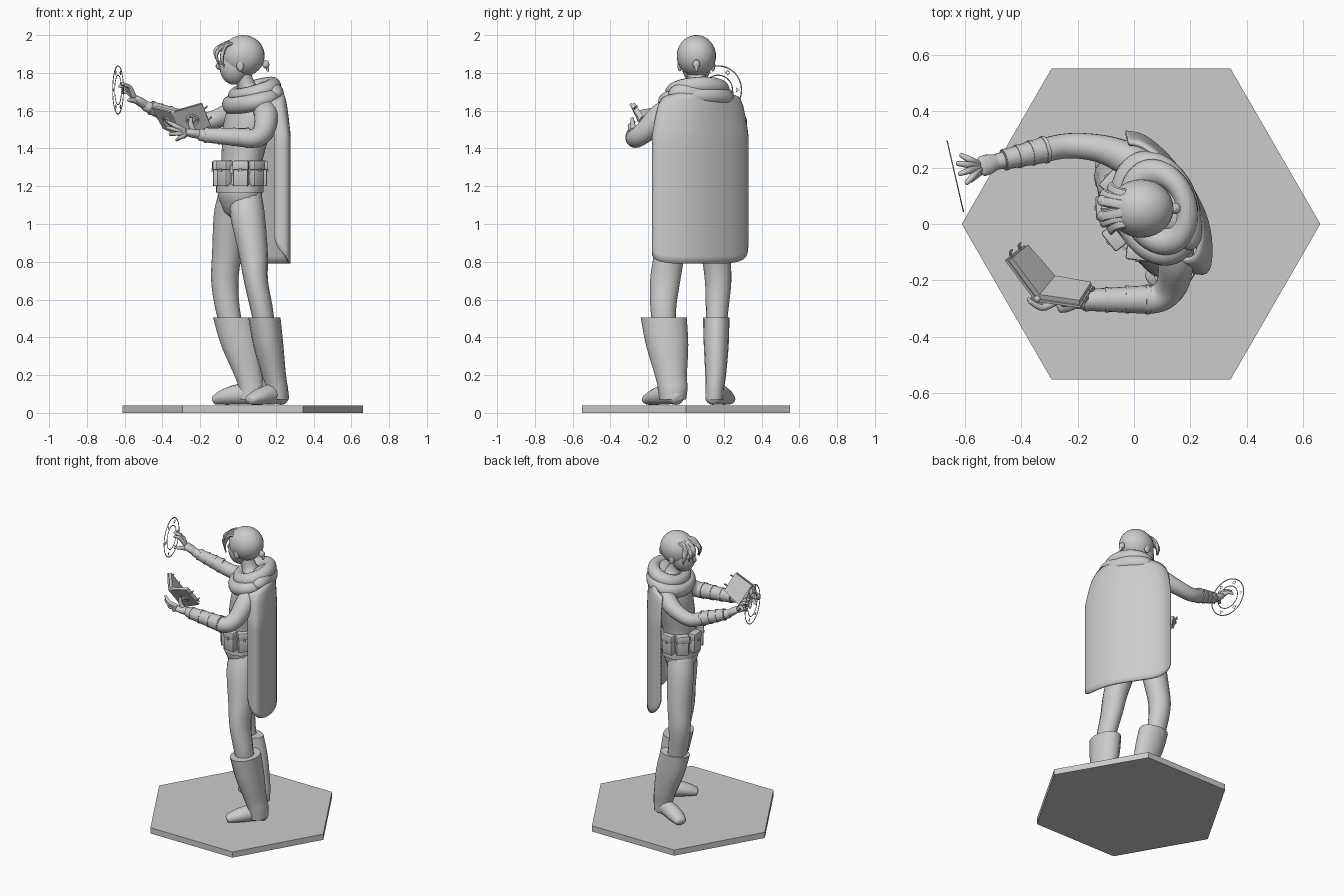
import bpy, bmesh, math
from mathutils import Vector, Matrix

if "Cube" in bpy.data.objects:
    bpy.data.objects.remove(bpy.data.objects["Cube"])

V = Vector
YAW = math.radians(20)          # torso turn


def finish(name, bm, angle=40):
    me = bpy.data.meshes.new(name)
    bmesh.ops.recalc_face_normals(bm, faces=bm.faces)
    bm.to_mesh(me)
    bm.free()
    for p in me.polygons:
        p.use_smooth = True
    me.set_sharp_from_angle(angle=math.radians(angle))
    ob = bpy.data.objects.new(name, me)
    bpy.context.collection.objects.link(ob)
    return ob


def spline(pts, sub):
    out = []
    for i in range(len(pts) - 1):
        a, b, c, d = (pts[max(0, min(len(pts) - 1, i + k))] for k in (-1, 0, 1, 2))
        for s in range(sub):
            t = s / sub
            out.append([0.5 * (2*q + (r-p)*t + (2*p-5*q+4*r-w)*t*t + (3*q-p-3*r+w)*t**3)
                        for p, q, r, w in zip(a, b, c, d)])
    return out + [list(pts[-1])]


def sweep(name, pts, flat=False, caps=True, seg=16, sub=5):
    """Smooth skin through points (x, y, z, ra, rb); flat keeps rings level."""
    pts = [list(p) + ([p[3]] if len(p) == 4 else []) for p in pts]
    pts = [p + [0] if len(p) == 5 else p for p in pts]
    path = spline(pts, sub)
    if caps:                    # rounded ends
        for idx, nb in ((0, 1), (-1, -2)):
            e = path[idx]
            t = (V(e[:3]) - V(path[nb][:3])).normalized()
            extra = [list(V(e[:3]) + t * e[4] * f * 0.6) + [e[3] * g, e[4] * g, e[5]]
                     for f, g in ((0.5, 0.87), (0.85, 0.53), (1, 0.1))]
            path = extra[::-1] + path if idx == 0 else path + extra
    bm = bmesh.new()
    rings, a = [], None
    for i, p in enumerate(path):
        t = V(path[min(i+1, len(path)-1)][:3]) - V(path[max(i-1, 0)][:3])
        t.normalize()
        if flat:
            a, b = V((math.cos(p[5]), math.sin(p[5]), 0)), V((-math.sin(p[5]), math.cos(p[5]), 0))
        else:
            if a is None:
                a = t.cross(V((0, 0, 1)))
                a = a if a.length > 0.1 else V((1, 0, 0))
            a = (a - t * a.dot(t)).normalized()
            b = t.cross(a)
        rings.append([bm.verts.new(V(p[:3]) + a*p[3]*math.cos(2*math.pi*k/seg)
                                   + b*p[4]*math.sin(2*math.pi*k/seg)) for k in range(seg)])
    for r, s in zip(rings, rings[1:]):
        for k in range(seg):
            bm.faces.new((r[k], r[(k+1) % seg], s[(k+1) % seg], s[k]))
    bm.faces.new(rings[0])
    bm.faces.new(rings[-1])
    return finish(name, bm)


def ball(name, c, r, rot=(0, 0, 0)):
    bm = bmesh.new()
    bmesh.ops.create_uvsphere(bm, u_segments=28, v_segments=18, radius=1)
    ob = finish(name, bm, 80)
    ob.location, ob.scale, ob.rotation_euler = c, r, rot
    return ob


def torus(name, c, R, r, scale=(1, 1, 1), rot=(0, 0, 0), n=40):
    bpy.ops.mesh.primitive_torus_add(major_radius=R, minor_radius=r, major_segments=n,
                                     minor_segments=14, location=c, rotation=rot)
    ob = bpy.context.object
    ob.name, ob.scale = name, scale
    for p in ob.data.polygons:
        p.use_smooth = True
    return ob


def slab(name, quad, t):
    """Plate from a quad, thickened by vector t."""
    bm = bmesh.new()
    vs = [bm.verts.new(q) for q in quad] + [bm.verts.new(q + t) for q in quad]
    for f in ((0, 1, 2, 3), (4, 5, 6, 7), (0, 1, 5, 4), (1, 2, 6, 5), (2, 3, 7, 6), (3, 0, 4, 7)):
        bm.faces.new([vs[i] for i in f])
    return finish(name, bm, 30)


def box(name, c, size, yaw, bevel=0.008):
    bm = bmesh.new()
    bmesh.ops.create_cube(bm, size=1, matrix=Matrix.Diagonal((*size, 1)))
    bmesh.ops.bevel(bm, geom=bm.edges[:], offset=bevel, segments=2, affect='EDGES', profile=0.5)
    ob = finish(name, bm)
    ob.location, ob.rotation_euler = c, (0, 0, yaw)
    return ob


# hexagonal base, points along x
bm = bmesh.new()
hexa = [bm.verts.new((.025 + .637*math.cos(k*math.pi/3), .637*math.sin(k*math.pi/3), 0)) for k in range(6)]
top = bmesh.ops.extrude_face_region(bm, geom=[bm.faces.new(hexa)])
bmesh.ops.translate(bm, vec=(0, 0, .04), verts=[g for g in top['geom'] if isinstance(g, bmesh.types.BMVert)])
if not any(f.calc_center_median().z < .001 for f in bm.faces):      # close the underside
    bm.faces.new(hexa)
finish("hex_base", bm, 20)

# legs, boots, feet
sweep("left_leg", [(0.045, 0, 1.16, .08, .085), (0.05, -.04, 1.05, .092, .09), (.08, -.085, .85, .078, .083),
                   (.095, -.11, .7, .064, .08), (.125, -.12, .55, .06, .068), (.15, -.11, .4, .05, .06)], True)
sweep("right_leg", [(-.025, .09, 1.16, .08, .085), (-.04, .12, 1.05, .088, .085), (-.058, .155, .85, .079, .077),
                    (-.07, .17, .7, .072, .07), (-.055, .165, .55, .065, .06), (-.02, .16, .4, .06, .05)], True)
sweep("left_boot", [(.14, -.118, .505, .085, .122), (.16, -.1, .36, .08, .112), (.19, -.08, .2, .064, .085),
                    (.205, -.07, .13, .06, .078), (.205, -.07, .07, .062, .07)], True, False)
sweep("right_boot", [(-.028, .16, .505, .104, .07), (.01, .16, .36, .1, .066), (.055, .157, .2, .075, .055),
                     (.07, .152, .13, .066, .05), (.07, .15, .07, .064, .048)], True, False)
sweep("left_foot", [(.235, -.045, .08, .042, .04), (.19, -.09, .1, .05, .055), (.12, -.155, .087, .053, .045),
                    (.068, -.202, .07, .04, .028)])
sweep("right_foot", [(.1, .14, .08, .04, .04), (.03, .165, .1, .048, .055), (-.06, .2, .087, .052, .045),
                     (-.115, .225, .07, .04, .028)])

# torso and neck
sweep("torso", [(.01, .04, 1.1, .095, .125, YAW), (.01, .04, 1.17, .114, .145, YAW), (.02, .045, 1.32, .105, .135, YAW),
                (.04, .06, 1.46, .12, .152, YAW), (.06, .07, 1.56, .125, .17, YAW),
                (.07, .075, 1.63, .105, .16, YAW), (.07, .07, 1.69, .07, .09, YAW),
                (.045, .06, 1.74, .05, .05, YAW), (.02, .055, 1.8, .048, .048, YAW)], True)

# belts and pouches
for nm, z, r in (("lower_belt", 1.19, .122), ("upper_belt", 1.29, .117)):
    sweep(nm, [(.01, .04, z - .022, r, r*1.26, YAW), (.01, .04, z + .022, r, r*1.26, YAW)], True, False, 32, 1)
for i in range(8):
    a = 2 * math.pi * (i + .5) / 8
    lx, ly = .116 * math.cos(a), .148 * math.sin(a)
    c = V((.01, .04, 1.26)) + Matrix.Rotation(YAW, 3, 'Z') @ V((lx, ly, 0))
    yaw = YAW + math.atan2(math.sin(a) / .15, math.cos(a) / .12)
    box("pouch", c, (.045, .08, .12), yaw)
    box("pouch_flap", c + V((0, 0, .05)), (.052, .086, .05), yaw)
    box("pouch_stud", c + V((math.cos(yaw), math.sin(yaw), 0)) * .026 + V((0, 0, .025)), (.01, .016, .016), yaw, .003)

# cape: plan curves at shoulder and below, wrapped round to the raised arm
bm = bmesh.new()
upper = spline([(.17, -.125), (.215, -.115), (.235, -.05), (.225, .04), (.18, .14), (.1, .225), (.03, .275), (-.02, .285)], 4)
lower = spline([(.195, -.165), (.255, -.17), (.272, -.1), (.258, .01), (.205, .125), (.12, .24), (.035, .31), (-.03, .325)], 4)
N, M = len(upper) - 1, 24
grid = []
for j in range(M + 1):
    v = j / M
    f = min(1, v * 4) ** .6
    row = []
    for i in range(N + 1):
        u = 2 * i / N - 1
        zt, zb = 1.7 - .06 * u * u, .79 + .13 * abs(u) ** 4
        p = V(upper[i]).lerp(V(lower[i]), f)
        row.append(bm.verts.new((p.x, p.y, zt + (zb - zt) * v)))
    grid.append(row)
for r, s in zip(grid, grid[1:]):
    for i in range(N):
        bm.faces.new((r[i], r[i+1], s[i+1], s[i]))
cape = finish("cape", bm, 80)
m = cape.modifiers.new("cloth", 'SOLIDIFY')
m.thickness, m.offset = .014, 0

# hood draped round the shoulders
torus("hood_lower_roll", (.077, .056, 1.655), .15, .046, (.8, 1.07, 1), (0, math.radians(-14), YAW))
torus("hood_upper_roll", (.088, .06, 1.705), .115, .044, (.88, 1.1, 1), (0, math.radians(-18), YAW))
ball("hood_back", (.16, .04, 1.69), (.072, .14, .068), (0, 0, YAW))

# head, hair and face
ball("face", (-.012, .055, 1.845), (.084, .078, .108), (0, math.radians(12), 0))
ball("hair_cap", (.026, .055, 1.89), (.115, .104, .11), (0, math.radians(-8), 0))
sweep("nose", [(-.09, .055, 1.86, .008), (-.107, .055, 1.835, .012), (-.092, .055, 1.822, .008)], seg=8)
ball("hair_knot", (.148, .055, 1.845), (.018, .02, .022))
sweep("hair_tail", [(.14, .055, 1.86, .014), (.153, .055, 1.835, .012), (.158, .055, 1.81, .006)], seg=10)
for s in (-1, 1):
    yy = lambda d: .055 + s * d
    ball("ear", (.012, yy(.088), 1.84), (.02, .012, .032))
    ball("eye", (-.08, yy(.03), 1.85), (.009, .015, .009))
    for k, (d0, d1, x, z) in enumerate(((.01, .03, -.122, 1.86), (.025, .052, -.113, 1.845), (.045, .078, -.085, 1.83))):
        sweep("fringe_lock", [(-.02 + .01*k, yy(d0), 1.972 - .012*k, .02, .012), (-.085 + .012*k, yy(d0 + .012), 1.945, .02, .012),
                              (x, yy(d1), z + .055, .017, .009), (x + .012, yy(d1 + .006), z, .004, .003)], seg=8)

# arms
sweep("left_arm", [(.145, -.08, 1.6, .066), (.15, -.14, 1.57, .063), (.135, -.215, 1.49, .057), (.09, -.262, 1.455, .051),
                   (.0, -.27, 1.458, .047), (-.2, -.27, 1.472, .032)])
sweep("right_arm", [(.04, .19, 1.61, .066), (-.03, .235, 1.59, .06), (-.12, .268, 1.555, .05), (-.23, .278, 1.535, .045),
                    (-.33, .26, 1.565, .042), (-.49, .22, 1.625, .028)])


def bracer(name, a, b, ra, rb):
    a, b = V(a), V(b)
    sweep(name, [(*a, ra), (*b, rb)], caps=False, seg=20, sub=1)
    d = (b - a).normalized() * .006
    for t in (.05, .35, .65, .95):
        c, r = a.lerp(b, t), ra + (rb - ra) * t + .003
        sweep(name + "_strap", [(*(c - d), r), (*(c + d), r)], caps=False, seg=20, sub=1)


bracer("left_bracer", (.06, -.268, 1.456), (-.18, -.27, 1.471), .051, .038)
bracer("right_bracer", (-.31, .266, 1.56), (-.465, .227, 1.617), .047, .035)


def hand(name, wrist, palm, tips, thumb, lift):
    w, p = V(wrist), V(palm)
    sweep(name + "_palm", [(*w, .026, .024), (*w.lerp(p, .6), .036, .024), (*p, .036, .02)])
    for tip in tips:
        t = V(tip)
        base = p + (t - p) * .18
        sweep(name + "_finger", [(*base, .013), (*(base.lerp(t, .5) + V(lift)), .012), (*t, .008)], seg=10)
    t = V(thumb)
    sweep(name + "_thumb", [(*w.lerp(p, .4), .016), (*(w.lerp(p, .7).lerp(t, .5)), .014), (*t, .009)], seg=10)


hand("left_hand", (-.2, -.272, 1.474), (-.265, -.28, 1.485),
     [(-.37, -.275, 1.54), (-.375, -.268, 1.51), (-.36, -.258, 1.475), (-.325, -.245, 1.445)],
     (-.25, -.285, 1.56), (0, -.02, 0))
hand("right_hand", (-.485, .222, 1.625), (-.54, .205, 1.662),
     [(-.615, .245, 1.695), (-.628, .215, 1.73), (-.62, .178, 1.745), (-.595, .145, 1.735)],
     (-.58, .155, 1.655), (0, 0, .018))

# open book
top, bot = V((-.345, -.268, 1.595)), V((-.285, -.195, 1.46))
for nm, ot, ob_ in (("near", V((-.19, -.29, 1.64)), V((-.145, -.22, 1.525))),
                    ("far", V((-.452, -.125, 1.622)), V((-.39, -.075, 1.51)))):
    q = [top, ot, ob_, bot]
    n = (ot - top).cross(bot - top).normalized()
    n = n if n.dot(V((.5, .7, .5))) > 0 else -n
    mid = sum(q, V()) / 4
    slab("book_cover_" + nm, q, n * -.01)
    slab("book_pages_" + nm, [mid + (c - mid) * .93 for c in q], n * .018)
    ang = n.to_track_quat('Z', 'Y').to_euler()
    torus("cover_ornament_" + nm, mid - n * .01, .03, .005, rot=ang, n=24)
    ball("cover_boss_" + nm, mid - n * .011, (.016, .016, .006), ang)
    for f in (.25, .75):       # clasps on the outer edge
        e = ot.lerp(ob_, f)
        o = (e - top.lerp(bot, f)).normalized()
        sweep("clasp_" + nm, [(*e, .005), (*(e + o * .012 + n * .006), .005), (*(e + o * .016 + n * .018), .004)], seg=8)
sweep("book_spine", [(*top, .012), (*bot, .012)], seg=10)

# floating ring in front of the open hand
C, nrm = V((-.635, .17, 1.71)), V((.974, .225, 0))
q = nrm.to_track_quat('Z', 'Y')
for nm, R, r in (("ring_outer", .127, .0035), ("ring_inner", .078, .003)):
    torus(nm, C, R, r, (1, 1, .6), q.to_euler(), 56)
for k in range(6):
    a = math.pi * k / 3
    c = C + q @ V((.104 * math.cos(a), .104 * math.sin(a), 0))
    torus("ring_mark", c, .012, .0025, (1, 1, .6), q.to_euler(), 4 if k % 2 else 3)
